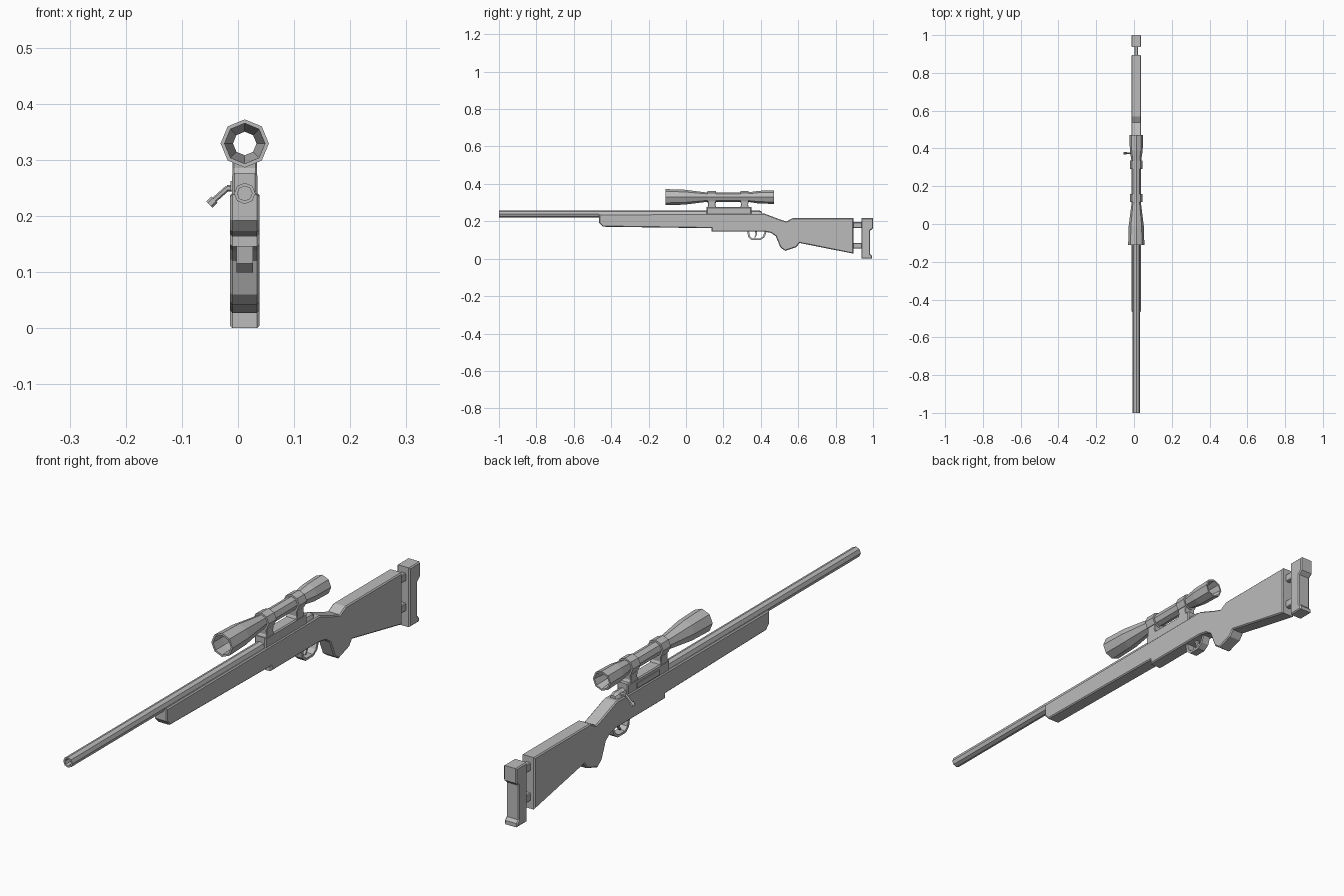
import bpy, bmesh, math
from mathutils import Vector

if "Cube" in bpy.data.objects:
    bpy.data.objects.remove(bpy.data.objects["Cube"])

CX = 0.012      # centre line of the body
SCOPE_Z = 0.329
BORE_Z = 0.240

grey = bpy.data.materials.new("plain grey")
grey.diffuse_color = (0.5, 0.5, 0.5, 1)
grey.use_nodes = True
grey.node_tree.nodes["Principled BSDF"].inputs["Base Color"].default_value = grey.diffuse_color


def finish(name, bm):
    bmesh.ops.remove_doubles(bm, verts=bm.verts, dist=1e-5)
    bmesh.ops.recalc_face_normals(bm, faces=bm.faces)
    me = bpy.data.meshes.new(name)
    bm.to_mesh(me)
    bm.free()
    me.materials.append(grey)
    ob = bpy.data.objects.new(name, me)
    bpy.context.collection.objects.link(ob)
    return ob


def plate(name, pts, half, bevel=0.0, cx=CX):
    """Extrude a (y, z) outline across x, chamfering the side rims."""
    bm = bmesh.new()
    face = bm.faces.new([bm.verts.new((cx - half, y, z)) for y, z in pts])
    new = bmesh.ops.extrude_face_region(bm, geom=[face])["geom"]
    for v in new:
        if isinstance(v, bmesh.types.BMVert):
            v.co.x = cx + half
    if bevel:
        rims = [e for e in bm.edges if abs(e.verts[0].co.x - e.verts[1].co.x) < 1e-6]
        bmesh.ops.bevel(bm, geom=rims, offset=bevel, segments=1,
                        affect='EDGES', clamp_overlap=True)
    return finish(name, bm)


def box(name, y0, y1, z0, z1, half, bevel=0.0, cx=CX):
    return plate(name, [(y0, z0), (y1, z0), (y1, z1), (y0, z1)], half, bevel, cx)


def lathe(name, prof, z, closed=False, n=8):
    """Turn an (r, y) profile about the y direction."""
    bm = bmesh.new()
    rings = [[bm.verts.new((CX + r * math.cos(2 * math.pi * i / n), y,
                            z + r * math.sin(2 * math.pi * i / n)))
              for i in range(n)] for r, y in prof]
    pairs = list(zip(rings, rings[1:]))
    if closed:
        pairs.append((rings[-1], rings[0]))
    for a, b in pairs:
        for i in range(n):
            j = (i + 1) % n
            bm.faces.new((a[i], a[j], b[j], b[i]))
    return finish(name, bm)


def rod(name, a, b, r, n=6):
    """Straight rod between two points."""
    a, b = Vector(a), Vector(b)
    bm = bmesh.new()
    bmesh.ops.create_cone(bm, cap_ends=True, segments=n, radius1=r, radius2=r,
                          depth=(b - a).length)
    rot = (b - a).to_track_quat('Z', 'Y')
    for v in bm.verts:
        v.co = rot @ v.co + (a + b) / 2
    return finish(name, bm)


# stock with fore-end, grip and butt
plate("stock", [
    (-0.465, 0.238), (-0.465, 0.192), (-0.445, 0.171), (0.137, 0.163),
    (0.137, 0.145), (0.415, 0.145), (0.455, 0.138), (0.48, 0.12), (0.505, 0.06),
    (0.53, 0.042), (0.59, 0.062), (0.607, 0.084), (0.895, 0.027), (0.895, 0.217),
    (0.57, 0.217), (0.537, 0.199), (0.50, 0.211), (0.42, 0.241)], 0.026, 0.004)

# butt pad on two rods
plate("butt_pad", [
    (0.938, 0.0), (0.995, 0.0), (0.995, 0.014), (0.985, 0.024), (0.985, 0.15),
    (1.0, 0.163), (1.0, 0.217), (0.938, 0.217)], 0.026, 0.004)
for name, z in (("upper", 0.18), ("lower", 0.07)):
    box(name + "_butt_rod", 0.885, 0.945, z - 0.015, z + 0.015, 0.010, 0.003)

# hollow-ended barrel and receiver tail
lathe("barrel", [(0, -0.93), (0.013, -0.93), (0.013, -1), (0.019, -1),
                 (0.019, 0.39), (0.012, 0.405), (0, 0.405)], BORE_Z)

# receiver block with the side port plate
box("receiver_rail", 0.11, 0.35, 0.225, 0.276, 0.0225, 0.004)
box("side_port", 0.17, 0.30, 0.244, 0.262, 0.003, 0, CX - 0.0225)

# telescopic sight, open at both ends
lathe("sight_tube", [
    (0.043, -0.11), (0.040, -0.01), (0.025, 0.11), (0.025, 0.33), (0.034, 0.39),
    (0.036, 0.47), (0.030, 0.47), (0.021, 0.40), (0.021, 0.08), (0.035, -0.06),
    (0.036, -0.11)], SCOPE_Z, closed=True)

# sight rings on flared posts
for name, y in (("front", 0.138), ("rear", 0.313)):
    lathe(name + "_sight_ring", [(0.032, y - 0.022), (0.032, y + 0.022),
                                 (0.023, y + 0.022), (0.023, y - 0.022)],
          SCOPE_Z, closed=True)
    plate(name + "_sight_post", [
        (y - 0.026, 0.270), (y + 0.026, 0.270), (y + 0.019, 0.285),
        (y + 0.021, 0.307), (y - 0.021, 0.307), (y - 0.019, 0.285)], 0.0215, 0.002)

# bolt handle on the left
rod("bolt_arm", (0.005, 0.375, 0.249), (-0.020, 0.375, 0.249), 0.006)
rod("bolt_lever", (-0.018, 0.375, 0.250), (-0.044, 0.375, 0.227), 0.005)
rod("bolt_knob", (-0.042, 0.375, 0.229), (-0.051, 0.375, 0.220), 0.008)

# trigger guard loop and trigger
plate("trigger_guard", [
    (0.327, 0.148), (0.333, 0.115), (0.352, 0.099), (0.398, 0.099), (0.420, 0.115),
    (0.432, 0.148), (0.422, 0.148), (0.411, 0.119), (0.394, 0.107), (0.356, 0.107),
    (0.342, 0.119), (0.337, 0.148)], 0.015)
plate("trigger", [(0.368, 0.148), (0.372, 0.128), (0.364, 0.113), (0.369, 0.112),
                  (0.380, 0.128), (0.380, 0.148)], 0.005)
